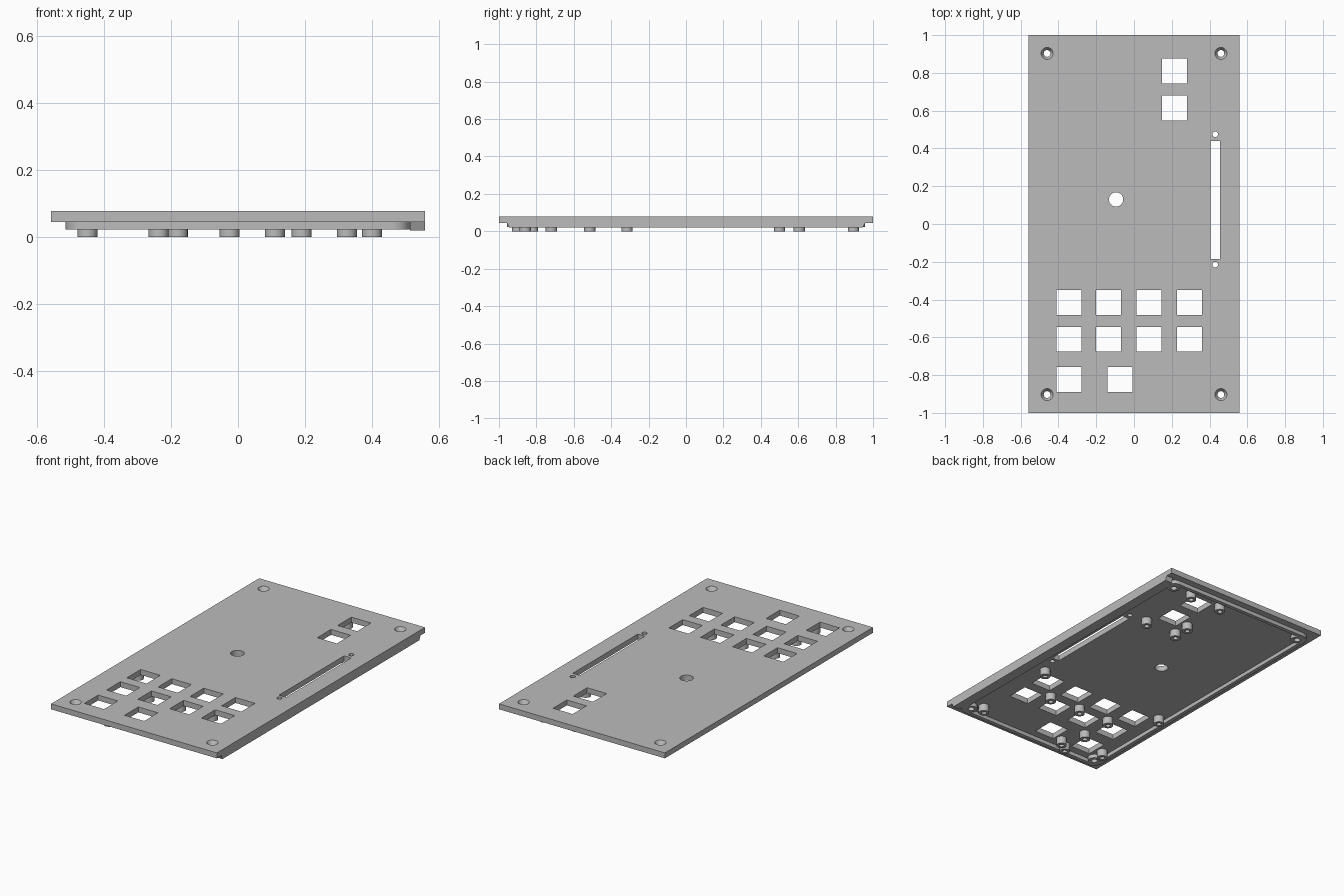
import bpy, bmesh, math
from mathutils import Matrix

cube = bpy.data.objects.get("Cube")
if cube:
    bpy.data.objects.remove(cube, do_unlink=True)

grey = bpy.data.materials.new("light grey")
grey.use_nodes = True
grey.diffuse_color = (0.5, 0.5, 0.5, 1)
grey.node_tree.nodes["Principled BSDF"].inputs["Base Color"].default_value = (0.5, 0.5, 0.5, 1)

HALF_X, HALF_Y = 0.558, 1.0
LOW, BASE, TOP = 0.022, 0.045, 0.078   # rim bottom, plate underside, plate top
SIDES = 24


def add_box(bm, x0, x1, y0, y1, z0, z1):
    m = Matrix.Translation(((x0 + x1) / 2, (y0 + y1) / 2, (z0 + z1) / 2))
    m = m @ Matrix.Diagonal((x1 - x0, y1 - y0, z1 - z0, 1))
    return bmesh.ops.create_cube(bm, size=1, matrix=m)["verts"]


def add_lathe(bm, x, y, profile, closed=False):
    """Revolve (radius, z) points; closed joins last to first, otherwise caps the ends."""
    rings = [[bm.verts.new((x + r * math.cos(a), y + r * math.sin(a), z))
              for a in (math.tau * i / SIDES for i in range(SIDES))] for r, z in profile]
    bridge(bm, rings, closed)
    if not closed:
        bm.faces.new(rings[0])
        bm.faces.new(rings[-1])


def bridge(bm, rings, closed):
    pairs = list(zip(rings, rings[1:])) + ([(rings[-1], rings[0])] if closed else [])
    for a, b in pairs:
        n = len(a)
        for i in range(n):
            j = (i + 1) % n
            bm.faces.new((a[i], a[j], b[j], b[i]))


def add_object(name, bm, smooth=True):
    bmesh.ops.recalc_face_normals(bm, faces=bm.faces)
    mesh = bpy.data.meshes.new(name)
    bm.to_mesh(mesh)
    bm.free()
    mesh.materials.append(grey)
    ob = bpy.data.objects.new(name, mesh)
    bpy.context.collection.objects.link(ob)
    bpy.ops.object.select_all(action="DESELECT")
    ob.select_set(True)
    bpy.context.view_layer.objects.active = ob
    if smooth:
        bpy.ops.object.shade_smooth_by_angle(angle=math.radians(30))
    return ob


screws = [(sx * 0.46, sy * 0.903) for sx in (-1, 1) for sy in (-1, 1)]

# Cutter: square button windows, slider slot and round holes
bm = bmesh.new()
windows = [(x, y) for x in (-0.345, -0.135, 0.08, 0.293) for y in (-0.415, -0.61)]
windows += [(-0.345, -0.823), (-0.075, -0.823), (0.215, 0.81), (0.215, 0.615)]
for x, y in windows:
    add_box(bm, x - 0.066, x + 0.066, y - 0.066, y + 0.066, 0, 0.1)
add_box(bm, 0.406, 0.454, -0.185, 0.44, 0, 0.1)
for x, y, r in ((0.43, 0.475, 0.015), (0.43, -0.215, 0.015), (-0.095, 0.13, 0.038)):
    add_lathe(bm, x, y, [(r, 0), (r, 0.1)])
for x, y in screws:
    add_lathe(bm, x, y, [(0.018, 0), (0.018, 0.055), (0.032, TOP), (0.032, 0.1)])
cutter = add_object("hole_cutter", bm, smooth=False)
cutter.hide_render = True

# Face plate with holes cut through
bm = bmesh.new()
add_box(bm, -HALF_X, HALF_X, -HALF_Y, HALF_Y, BASE, TOP)
plate = add_object("face_plate", bm, smooth=False)
cut = plate.modifiers.new("holes", "BOOLEAN")
cut.object = cutter
cut.operation = "DIFFERENCE"
cut.solver = "EXACT"
bpy.ops.object.modifier_apply(modifier=cut.name)
bpy.ops.object.shade_smooth_by_angle(angle=math.radians(30))
bpy.data.objects.remove(cutter, do_unlink=True)


# Locating rim under the plate, rounded around the screws
def rim_loop(bm, radius, z):
    loop = []
    for k, (sx, sy) in enumerate(((1, 1), (-1, 1), (-1, -1), (1, -1))):
        for i in range(9):
            a = math.pi / 2 * (k + i / 8)
            loop.append(bm.verts.new((sx * 0.46 + radius * math.cos(a),
                                      sy * 0.903 + radius * math.sin(a), z)))
    return loop


bm = bmesh.new()
bridge(bm, [rim_loop(bm, r, z) for r, z in
            ((0.055, BASE), (0.055, LOW), (0.032, LOW), (0.032, BASE))], True)
add_object("locating_rim", bm)

# Flush wall along the slider side, with chamfered ends
bm = bmesh.new()
for v in add_box(bm, 0.513, HALF_X, -0.957, 0.957, LOW - 0.002, BASE):
    if v.co.z < 0.03:
        v.co.y *= 0.988
add_object("side_wall", bm)

# Bosses around the corner screws
bm = bmesh.new()
for x, y in screws:
    add_lathe(bm, x, y, [(0.036, LOW), (0.036, BASE), (0.018, BASE), (0.018, LOW)], True)
add_object("screw_bosses", bm)

# Hollow standoffs for the circuit boards
standoffs = [(0.325, 0.895), (0.11, 0.895), (0.325, 0.5), (0.11, 0.605), (0.11, 0.5),
             (0.40, -0.315), (-0.45, -0.315), (0.40, -0.86), (-0.18, -0.86),
             (0.19, -0.515), (-0.025, -0.515), (-0.237, -0.515),
             (-0.237, -0.72), (-0.237, -0.90), (-0.45, -0.82)]
bm = bmesh.new()
for x, y in standoffs:
    add_lathe(bm, x, y, [(0.03, 0), (0.03, BASE), (0.014, BASE), (0.014, 0)], True)
add_object("standoffs", bm)
